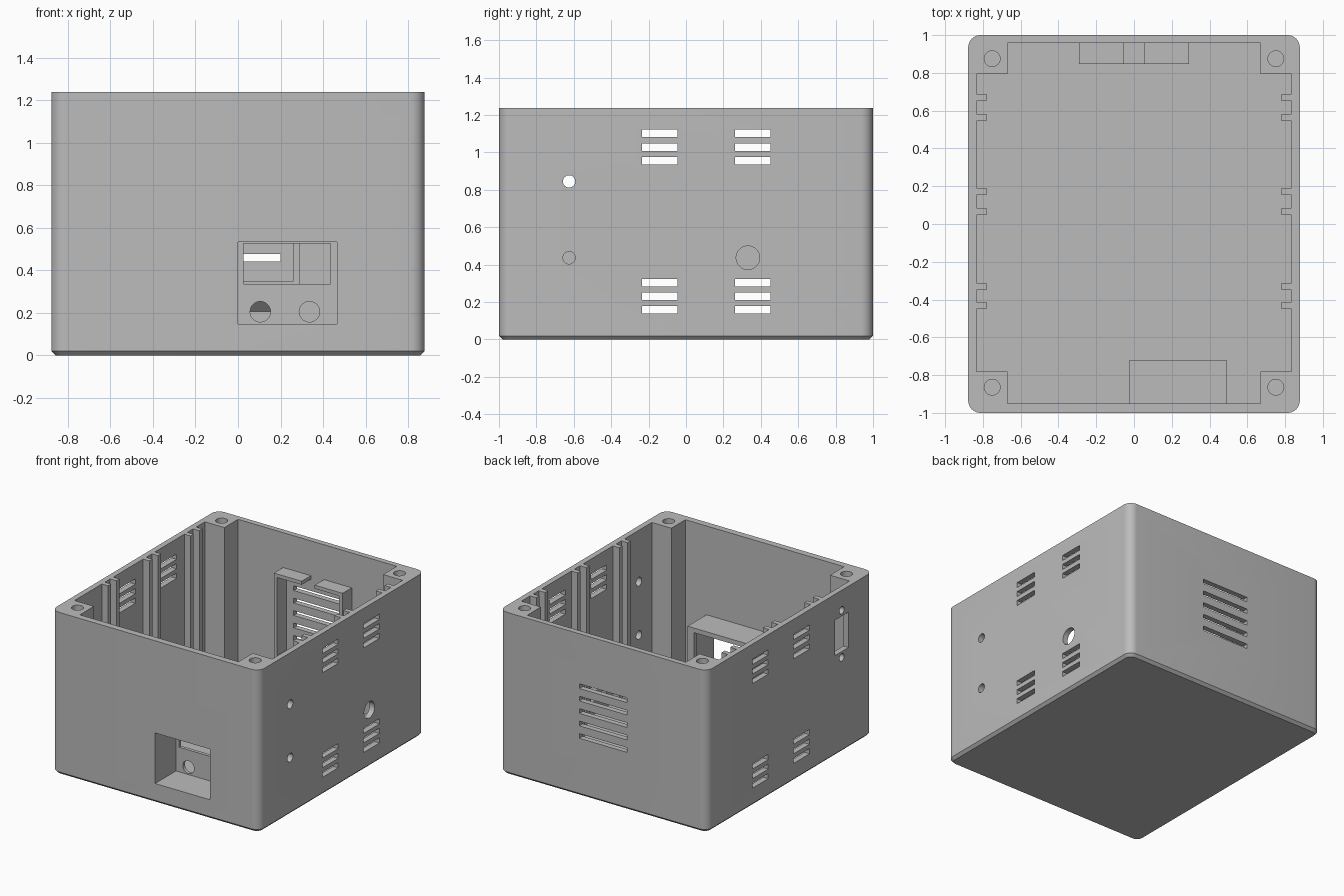
import bpy, bmesh
from mathutils import Matrix, Vector

if "Cube" in bpy.data.objects:
    bpy.data.objects.remove(bpy.data.objects["Cube"], do_unlink=True)

plastic = bpy.data.materials.new("grey_plastic")
plastic.use_nodes = True
GREY = (0.5, 0.5, 0.5, 1)
plastic.diffuse_color = GREY
plastic.node_tree.nodes["Principled BSDF"].inputs["Base Color"].default_value = GREY


def add(name, bm):
    bmesh.ops.recalc_face_normals(bm, faces=bm.faces[:])
    mesh = bpy.data.meshes.new(name)
    bm.to_mesh(mesh)
    bm.free()
    mesh.materials.append(plastic)
    ob = bpy.data.objects.new(name, mesh)
    bpy.context.collection.objects.link(ob)
    return ob


def box_bm(x, y, z):
    bm = bmesh.new()
    bmesh.ops.create_cube(bm, size=1)
    for v in bm.verts:
        v.co = Vector([r[0] if c < 0 else r[1] for c, r in zip(v.co, (x, y, z))])
    return bm


def box(name, x, y, z):
    return add(name, box_bm(x, y, z))


def prism(name, points, direction):
    """Extrude a closed 3D outline along a direction."""
    bm = bmesh.new()
    face = bm.faces.new([bm.verts.new(p) for p in points])
    ext = bmesh.ops.extrude_face_region(bm, geom=[face])
    bmesh.ops.translate(bm, vec=direction,
                        verts=[g for g in ext["geom"] if isinstance(g, bmesh.types.BMVert)])
    return add(name, bm)


def rod(name, center, radius, length, axis):
    bm = bmesh.new()
    turn = {"X": Matrix.Rotation(1.570796, 4, "Y"),
            "Y": Matrix.Rotation(1.570796, 4, "X"), "Z": Matrix()}[axis]
    bmesh.ops.create_cone(bm, cap_ends=True, segments=32, radius1=radius, radius2=radius,
                          depth=length, matrix=Matrix.Translation(center) @ turn)
    return add(name, bm)


def combine(tool, operation):
    """Apply a boolean to the enclosure, then discard the tool."""
    mod = case.modifiers.new("boolean", "BOOLEAN")
    mod.operation, mod.solver, mod.object = operation, "EXACT", tool
    bpy.context.view_layer.objects.active = case
    bpy.ops.object.modifier_apply(modifier=mod.name)
    bpy.data.objects.remove(tool, do_unlink=True)


def join(tool):
    combine(tool, "UNION")


def cut(tool):
    combine(tool, "DIFFERENCE")


# Outer body: rounded upright corners, chamfered base
W, H = 0.878, 1.238
bm = box_bm((-W, W), (-1, 1), (0, H))
upright = [e for e in bm.edges if abs(e.verts[0].co.z - e.verts[1].co.z) > 1]
bmesh.ops.bevel(bm, geom=upright, offset=0.065, segments=8, profile=0.5, affect="EDGES")
base = [e for e in bm.edges if all(v.co.z < 0.001 for v in e.verts)]
bmesh.ops.bevel(bm, geom=base, offset=0.02, segments=1, affect="EDGES")
case = add("enclosure", bm)

# Cavity, leaving corner posts and paired board rails
WALL, POST, RAIL = 0.835, 0.67, 0.782
half = [(POST, -0.95), (POST, -0.78), (WALL, -0.78)]
for y in (-0.45, -0.349, 0.048, 0.153, 0.546, 0.651):
    half += [(WALL, y), (RAIL, y), (RAIL, y + 0.037), (WALL, y + 0.037)]
half += [(WALL, 0.793), (POST, 0.793), (POST, 0.958)]
outline = half + [(-x, y) for x, y in reversed(half)]
cut(prism("cavity", [(x, y, 0.04) for x, y in outline], (0, 0, 1.4)))

# Screw holes in the corner posts
for x in (-0.751, 0.751):
    for y in (-0.864, 0.875):
        cut(rod("screw_hole", (x, y, 1.1), 0.042, 0.6, "Z"))

# Connector housing behind the front wall, with its recess and openings
join(box("connector_housing", (-0.026, 0.492), (-0.97, -0.722), (0.12, 0.56)))
cut(box("recess", (0, 0.465), (-1.1, -0.748), (0.148, 0.534)))
cut(box("socket_opening", (0.026, 0.436), (-0.8, -0.7), (0.336, 0.525)))
for x in (0.105, 0.336):
    cut(rod("knob_hole", (x, -0.74, 0.205), 0.048, 0.1, "Y"))

# Fan holder on the back wall: sloped shelf, side cheeks, top tabs
shelf = [(0.98, 0.205), (0.958, 0.205), (0.847, 0.318), (0.847, 0.35), (0.98, 0.35)]
join(prism("fan_shelf", [(-0.29, y, z) for y, z in shelf], (0.58, 0, 0)))
for side in (-1, 1):
    cheek = sorted((side * 0.262, side * 0.29))
    tab = sorted((side * 0.055, side * 0.29))
    join(box("fan_cheek", cheek, (0.847, 0.98), (0.33, 0.96)))
    join(box("fan_tab", tab, (0.847, 0.98), (0.945, 0.972)))

# Back fan slots
for i in range(5):
    z = 0.44 + 0.095 * i
    cut(box("fan_slot", (-0.2, 0.2), (0.9, 1.1), (z, z + 0.036)))

# Side vents, through both walls
for y in (-0.235, 0.262):
    for bottom in (0.138, 0.936):
        for i in range(3):
            z = bottom + 0.073 * i
            cut(box("side_vent", (-1, 1), (y, y + 0.19), (z, z + 0.04)))

# Round holes in the left wall
for y, z, r in ((-0.625, 0.845, 0.033), (-0.625, 0.437, 0.033), (0.331, 0.437, 0.063)):
    cut(rod("left_hole", (W, y, z), r, 0.3, "X"))

# Power socket opening and its screw holes in the right wall
cut(box("power_opening", (-1, -0.8), (-0.705, -0.545), (0.77, 1.04)))
for z in (0.725, 1.085):
    cut(rod("power_screw", (-W, -0.625, z), 0.028, 0.3, "X"))

# Smooth rounded corners, crisp edges elsewhere
bpy.ops.object.select_all(action="DESELECT")
case.select_set(True)
bpy.context.view_layer.objects.active = case
bpy.ops.object.shade_smooth_by_angle(angle=0.52)
